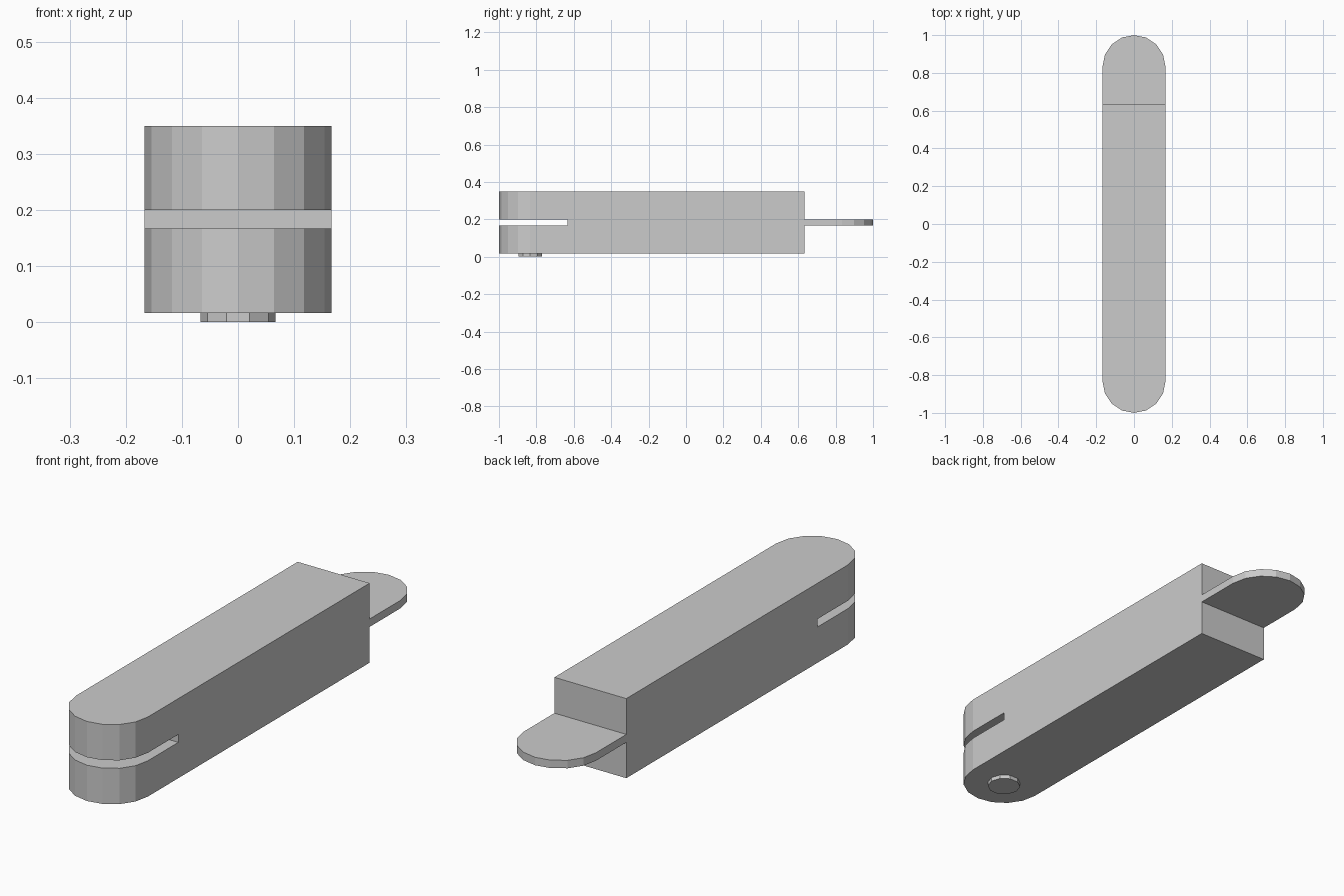
import bpy, bmesh
from math import pi, sin, cos

if "Cube" in bpy.data.objects:
    bpy.data.objects.remove(bpy.data.objects["Cube"])

R = 1 / 6                    # half width and end radius
Z0, Z1 = 1 / 60, 0.35        # body bottom and top
S0, S1 = 1 / 6, 0.2          # slot / tongue heights
SHOULDER = 0.633             # where slot and tongue begin


def prism(name, points, z0, z1):
    """Extrude a flat outline from z0 to z1."""
    bm = bmesh.new()
    face = bm.faces.new([bm.verts.new((x, y, z0)) for x, y in points])
    top = bmesh.ops.extrude_face_region(bm, geom=[face])["geom"]
    verts = [v for v in top if isinstance(v, bmesh.types.BMVert)]
    bmesh.ops.translate(bm, verts=verts, vec=(0, 0, z1 - z0))
    bmesh.ops.recalc_face_normals(bm, faces=bm.faces)
    mesh = bpy.data.meshes.new(name)
    bm.to_mesh(mesh)
    bm.free()
    obj = bpy.data.objects.new(name, mesh)
    bpy.context.collection.objects.link(obj)
    return obj


def arc(radius, cy, start, end, steps):
    angles = [start + (end - start) * i / steps for i in range(steps + 1)]
    return [(radius * cos(a), cy + radius * sin(a)) for a in angles]


def cut(target, y0, y1, z0, z1):
    """Remove a full-width box from the target."""
    cutter = prism("cutter", [(-1, y0), (1, y0), (1, y1), (-1, y1)], z0, z1)
    cutter.hide_render = True
    mod = target.modifiers.new("cut", "BOOLEAN")
    mod.operation, mod.solver, mod.object = "DIFFERENCE", "EXACT", cutter
    bpy.context.view_layer.objects.active = target
    bpy.ops.object.modifier_apply(modifier=mod.name)
    bpy.data.objects.remove(cutter, do_unlink=True)


# Bar with two rounded ends
outline = arc(R, 1 - R, 0, pi, 8) + arc(R, R - 1, pi, 2 * pi, 8)
bar = prism("hinged_bar", outline, Z0, Z1)

# Slot at the front, tongue left between two shoulders at the back
cut(bar, -2, -SHOULDER, S0, S1)
cut(bar, SHOULDER, 2, S1, 1)
cut(bar, SHOULDER, 2, -1, S0)

# Ten-sided pivot peg underneath
prism("pivot_peg", arc(0.0667, R - 1, 0, 2 * pi, 10)[:-1], 0, Z0)
